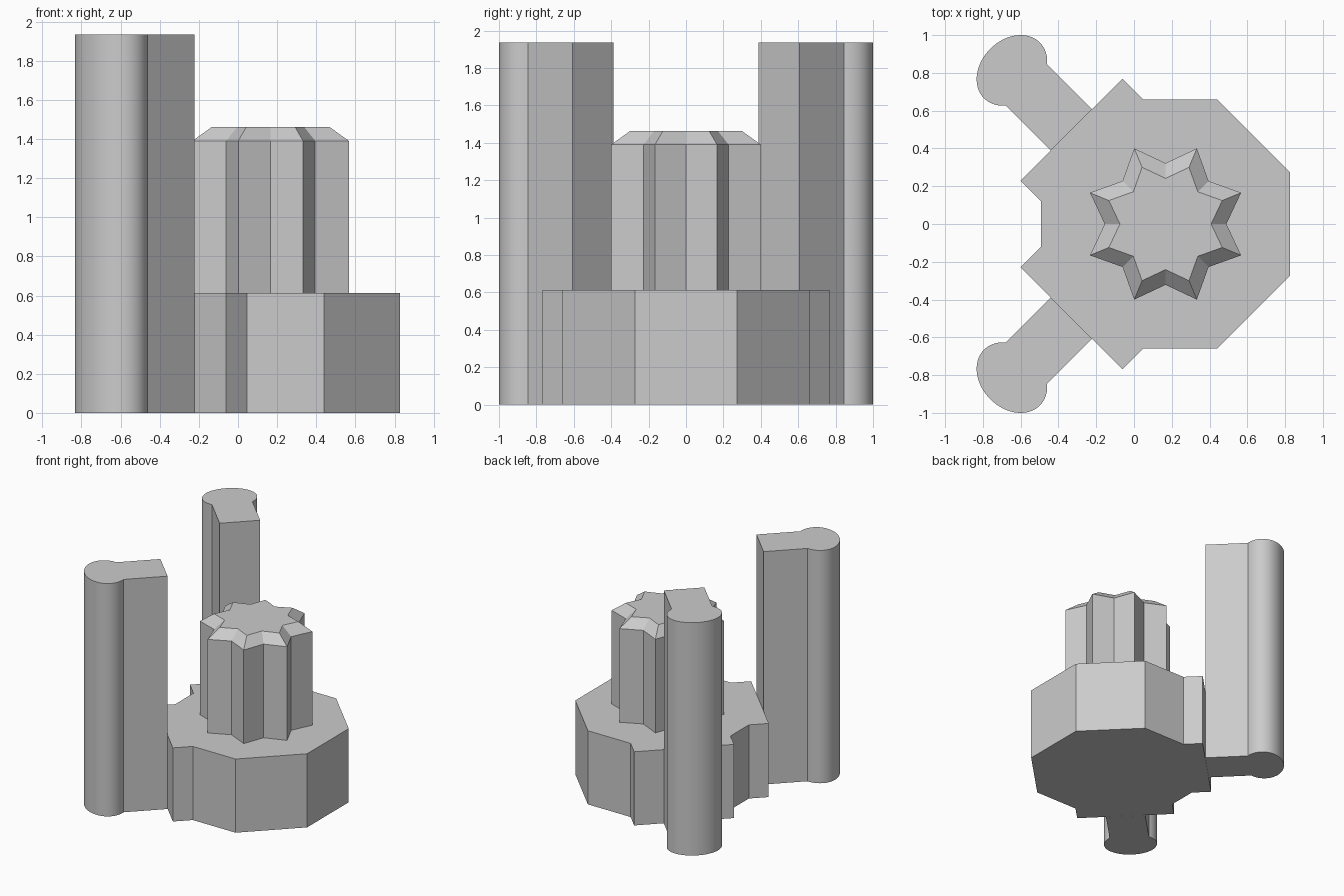
import bpy
import bmesh
from math import sin, cos, pi, radians, asin, sqrt

cube = bpy.data.objects.get("Cube")
if cube:
    bpy.data.objects.remove(cube, do_unlink=True)

grey = bpy.data.materials.new("plain grey")
grey.use_nodes = True
colour = (0.6, 0.6, 0.6, 1)
grey.diffuse_color = colour
grey.node_tree.nodes["Principled BSDF"].inputs["Base Color"].default_value = colour

CENTRE_X = 0.167
BASE_TOP = 0.612


def loft(name, rings, smooth=False):
    """Closed solid from matching outlines, each given as (points, height)."""
    bm = bmesh.new()
    loops = [[bm.verts.new((x + CENTRE_X, y, z)) for x, y in pts] for pts, z in rings]
    bm.faces.new(loops[0])
    bm.faces.new(loops[-1])
    for low, high in zip(loops, loops[1:]):
        for i in range(len(low)):
            j = (i + 1) % len(low)
            bm.faces.new((low[i], low[j], high[j], high[i]))
    bmesh.ops.recalc_face_normals(bm, faces=bm.faces)
    mesh = bpy.data.meshes.new(name)
    bm.to_mesh(mesh)
    bm.free()
    mesh.materials.append(grey)
    obj = bpy.data.objects.new(name, mesh)
    bpy.context.collection.objects.link(obj)
    if smooth:
        bpy.ops.object.select_all(action='DESELECT')
        obj.select_set(True)
        bpy.context.view_layer.objects.active = obj
        bpy.ops.object.shade_smooth_by_angle(angle=radians(25))
    return obj


# Octagonal base with two square shoulders on its diagonal sides
half = [(0.66, 0.273), (0.273, 0.66), (-0.12, 0.66),
        (-0.228, 0.768), (-0.768, 0.228), (-0.66, 0.12)]
outline = half + [(x, -y) for x, y in reversed(half)]
loft("octagonal_base", [(outline, 0), (outline, BASE_TOP)])


# Eight-pointed star column with a chamfered top
def star(scale):
    pts = []
    for i in range(16):
        r = (0.433 if i % 2 else 0.322) * scale
        pts.append((r * cos(i * pi / 8), r * sin(i * pi / 8)))
    return pts


loft("star_column", [(star(1), BASE_TOP), (star(1), 1.39), (star(0.75), 1.462)])


# Tall posts: a flat web ending in an oval rod, pointing out diagonally
INNER, WEB, ROD, WIDE, DEEP = 0.705, 0.155, 1.15, 0.209, 0.162
start = asin(WEB / WIDE)
STEPS = 48
profile = [(INNER, -WEB), (INNER, WEB)]
for i in range(STEPS + 1):
    a = (pi - start) + (2 * start - 2 * pi) * i / STEPS
    profile.append((ROD + DEEP * cos(a), WIDE * sin(a)))

for name, side in (("left_post", 1), ("right_post", -1)):
    # u runs outward along the diagonal, v across it
    pts = [((v - u) / sqrt(2), side * (u + v) / sqrt(2)) for u, v in profile]
    loft("back_" + name if side > 0 else "front_" + name, [(pts, 0), (pts, 1.935)], True)
